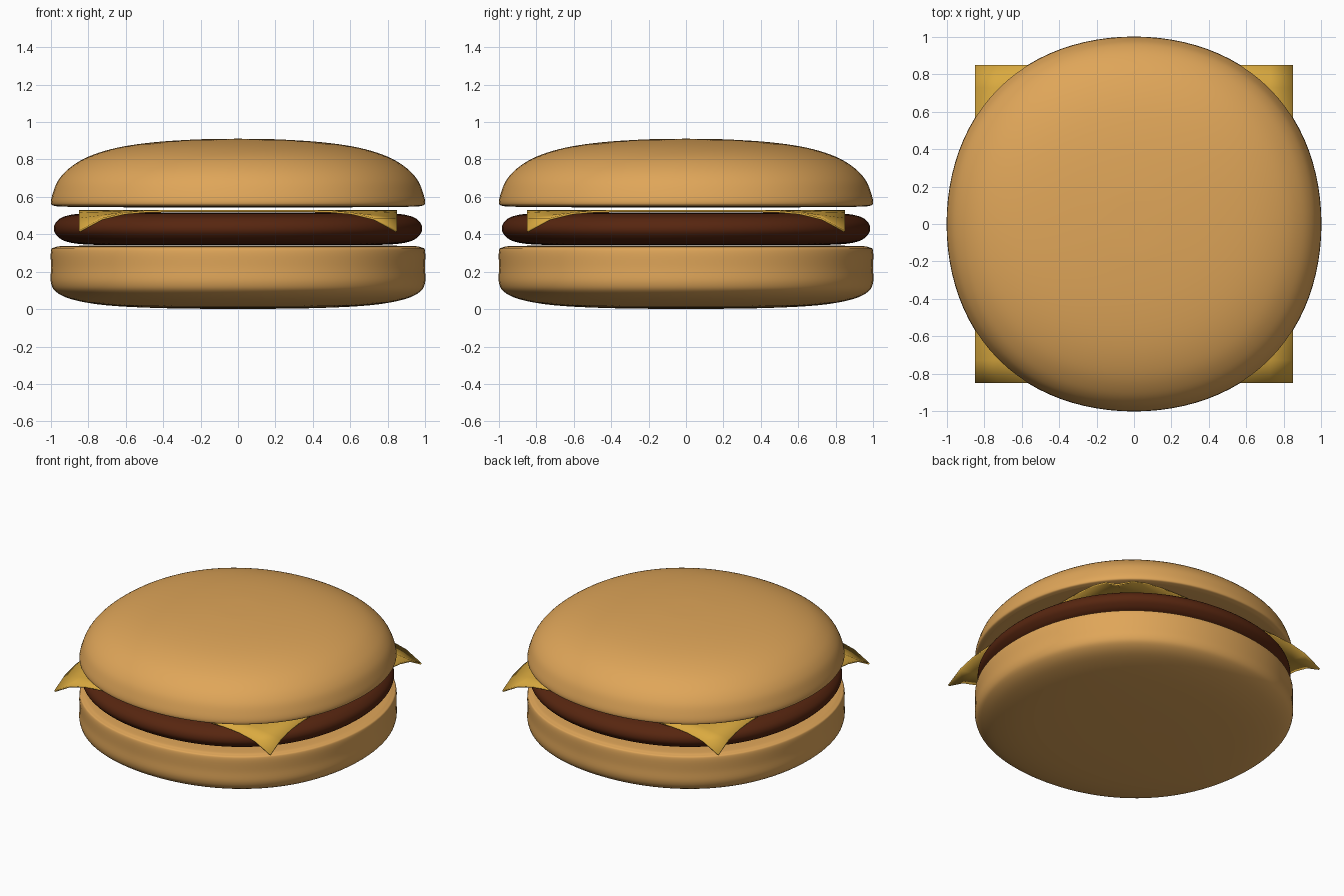
import bpy, bmesh, math
from mathutils import Vector

if "Cube" in bpy.data.objects:
    bpy.data.objects.remove(bpy.data.objects["Cube"])


def material(name, rgb):
    m = bpy.data.materials.new(name)
    m.use_nodes = True
    m.diffuse_color = (*rgb, 1)
    m.node_tree.nodes["Principled BSDF"].inputs["Base Color"].default_value = (*rgb, 1)
    return m


def add_object(name, bm, mat, smooth_angle):
    bmesh.ops.recalc_face_normals(bm, faces=bm.faces)
    mesh = bpy.data.meshes.new(name)
    bm.to_mesh(mesh)
    bm.free()
    obj = bpy.data.objects.new(name, mesh)
    bpy.context.collection.objects.link(obj)
    mesh.materials.append(mat)
    bpy.ops.object.select_all(action='DESELECT')
    obj.select_set(True)
    bpy.context.view_layer.objects.active = obj
    bpy.ops.object.shade_smooth_by_angle(angle=math.radians(smooth_angle))
    return obj


def smooth_profile(points, steps=5):
    """Catmull-Rom curve through (radius, height) points."""
    pts = [Vector(p) for p in points]
    pts = [2 * pts[0] - pts[1]] + pts + [2 * pts[-1] - pts[-2]]
    out = []
    for a, b, c, d in zip(pts, pts[1:], pts[2:], pts[3:]):
        for i in range(steps):
            t = i / steps
            out.append(0.5 * (2 * b + (c - a) * t + (2 * a - 5 * b + 4 * c - d) * t**2
                              + (3 * b - a - 3 * c + d) * t**3))
    return out + [pts[-2]]


def rounded_disc(name, points, mat, segments=96):
    """Sweep a profile around z, swelling slightly on the diagonals."""
    bm = bmesh.new()
    profile = smooth_profile(points)
    rings = []
    for r, z in profile[1:-1]:
        ring = []
        for i in range(segments):
            a = math.tau * i / segments
            s = r * (1 + 0.024 * math.sin(2 * a) ** 2)
            ring.append(bm.verts.new((s * math.cos(a), s * math.sin(a), z)))
        rings.append(ring)
    bottom = bm.verts.new((0, 0, profile[0].y))
    top = bm.verts.new((0, 0, profile[-1].y))
    for i in range(segments):
        j = (i + 1) % segments
        bm.faces.new((bottom, rings[0][j], rings[0][i]))
        bm.faces.new((top, rings[-1][i], rings[-1][j]))
        for lo, hi in zip(rings, rings[1:]):
            bm.faces.new((lo[i], lo[j], hi[j], hi[i]))
    return add_object(name, bm, mat, 60)


bread = material("toasted bread", (0.74, 0.38, 0.10))
meat = material("grilled meat", (0.095, 0.019, 0.005))
yellow = material("cheese yellow", (0.70, 0.40, 0.05))

# Buns and patty
rounded_disc("bottom_bun", [(0, 0), (0.4, 0.005), (0.7, 0.02), (0.88, 0.05), (0.97, 0.09),
                            (1, 0.14), (1, 0.22), (1, 0.31), (0.98, 0.33), (0.9, 0.338),
                            (0.5, 0.34), (0, 0.34)], bread)
rounded_disc("patty", [(0, 0.342), (0.5, 0.342), (0.8, 0.345), (0.92, 0.362), (0.97, 0.395),
                       (0.985, 0.43), (0.97, 0.468), (0.92, 0.498), (0.8, 0.513),
                       (0.5, 0.516), (0, 0.516)], meat)
rounded_disc("top_bun", [(0, 0.543), (0.5, 0.544), (0.9, 0.547), (0.98, 0.552), (1, 0.568),
                         (0.99, 0.62), (0.96, 0.69), (0.9, 0.755), (0.8, 0.815), (0.65, 0.862),
                         (0.45, 0.892), (0.2, 0.908), (0, 0.911)], bread)

# Cheese slice with drooping corners
HALF = 0.85
bm = bmesh.new()
bmesh.ops.create_grid(bm, x_segments=14, y_segments=14, size=HALF)
for v in bm.verts:
    gap = math.hypot(HALF - abs(v.co.x), HALF - abs(v.co.y))
    v.co.z = 0.53 - 0.11 * max(0, 1 - gap / 0.65) ** 4.5
cheese = add_object("cheese_slice", bm, yellow, 30)
thick = cheese.modifiers.new("thickness", 'SOLIDIFY')
thick.thickness = 0.011
thick.offset = -1
